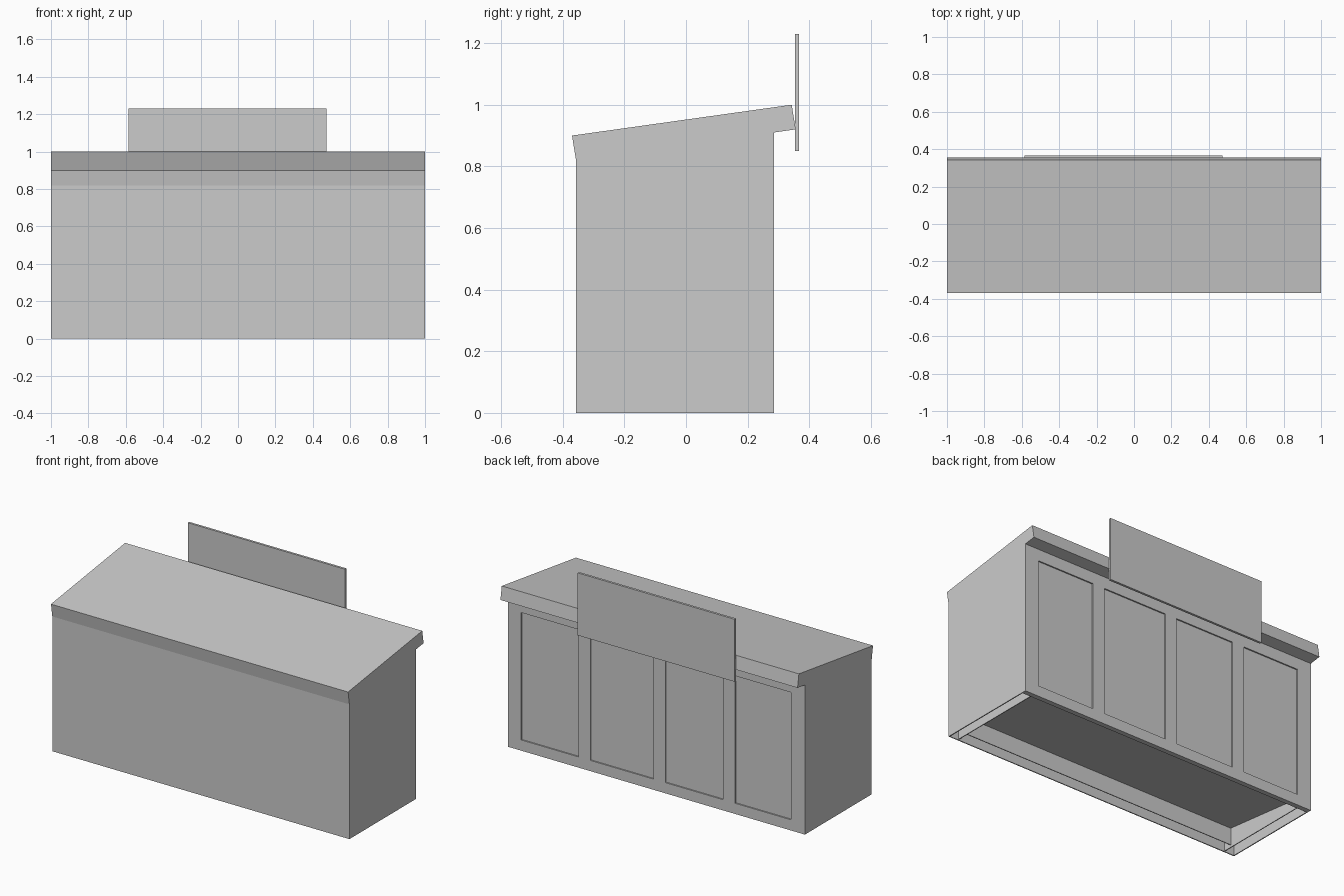
import bpy, bmesh

if "Cube" in bpy.data.objects:
    bpy.data.objects.remove(bpy.data.objects["Cube"])


def prism(name, profile, x0, x1):
    """Extrude a closed (y, z) profile from x0 to x1."""
    bm = bmesh.new()
    face = bm.faces.new([bm.verts.new((x0, y, z)) for y, z in profile])
    ext = bmesh.ops.extrude_face_region(bm, geom=[face])
    for v in ext["geom"]:
        if isinstance(v, bmesh.types.BMVert):
            v.co.x = x1
    bmesh.ops.recalc_face_normals(bm, faces=bm.faces)
    mesh = bpy.data.meshes.new(name)
    bm.to_mesh(mesh)
    bm.free()
    obj = bpy.data.objects.new(name, mesh)
    bpy.context.collection.objects.link(obj)
    return obj


def box(name, x0, x1, y0, y1, z0, z1):
    return prism(name, [(y0, z0), (y1, z0), (y1, z1), (y0, z1)], x0, x1)


def under(y):
    """Height of the roof underside at depth y."""
    return 0.82 + (y + 0.357) * 0.1403


FRONT, BACK, T = -0.357, 0.285, 0.006
FRAME = 0.255                  # inner face of the back frame

# Sloping roof slab, overhanging the back
prism("roof", [(-0.37, 0.90), (0.343, 1.0), (0.356, 0.92), (FRONT, 0.82)], -1, 1)

# Sign board behind the roof
box("sign_board", -0.585, 0.472, 0.353, 0.367, 0.85, 1.23)

# Front sheet and its inner skirt
prism("front_panel", [(FRONT, 0), (FRONT + T, 0),
                      (FRONT + T, under(FRONT + T)), (FRONT, under(FRONT))],
      -1 + T, 1 - T)
box("front_skirt", -0.93, 0.93, -0.305, -0.30, 0.02, 0.125)

# Side sheets with inner skirts under the floor
for side, s in (("left", -1), ("right", 1)):
    prism(side + "_panel", [(FRONT, 0), (BACK, 0), (BACK, under(BACK)),
                            (FRONT, under(FRONT))], s, s * (1 - T))
    prism(side + "_skirt", [(FRONT + T, 0.005), (FRAME, 0.005), (FRAME, 0.06),
                            (FRONT + T, 0.128)], s * 0.935, s * 0.93)

# Floor sloping down towards the doors
prism("floor", [(FRONT + T, 0.128), (FRAME, 0.06), (FRAME, 0.07),
                (FRONT + T, 0.138)], -1 + T, 1 - T)

# Back frame: rails, end stiles and middle stiles
Z0, Z1 = 0.065, 0.84
box("bottom_rail", -1 + T, 1 - T, FRAME, BACK, 0, Z0)
prism("top_rail", [(FRAME, Z1), (BACK, Z1), (BACK, under(BACK)),
                   (FRAME, under(FRAME))], -1 + T, 1 - T)
stiles = [(-1 + T, -0.905), (-0.53, -0.45), (-0.06, 0.02),
          (0.445, 0.525), (0.91, 1 - T)]
for i, (a, b) in enumerate(stiles):
    box(f"stile_{i + 1}", a, b, FRAME, BACK, Z0, Z1)

# Slightly recessed doors between the stiles
for i in range(4):
    box(f"door_{i + 1}", stiles[i][1], stiles[i + 1][0], 0.26, 0.277, Z0, Z1)
